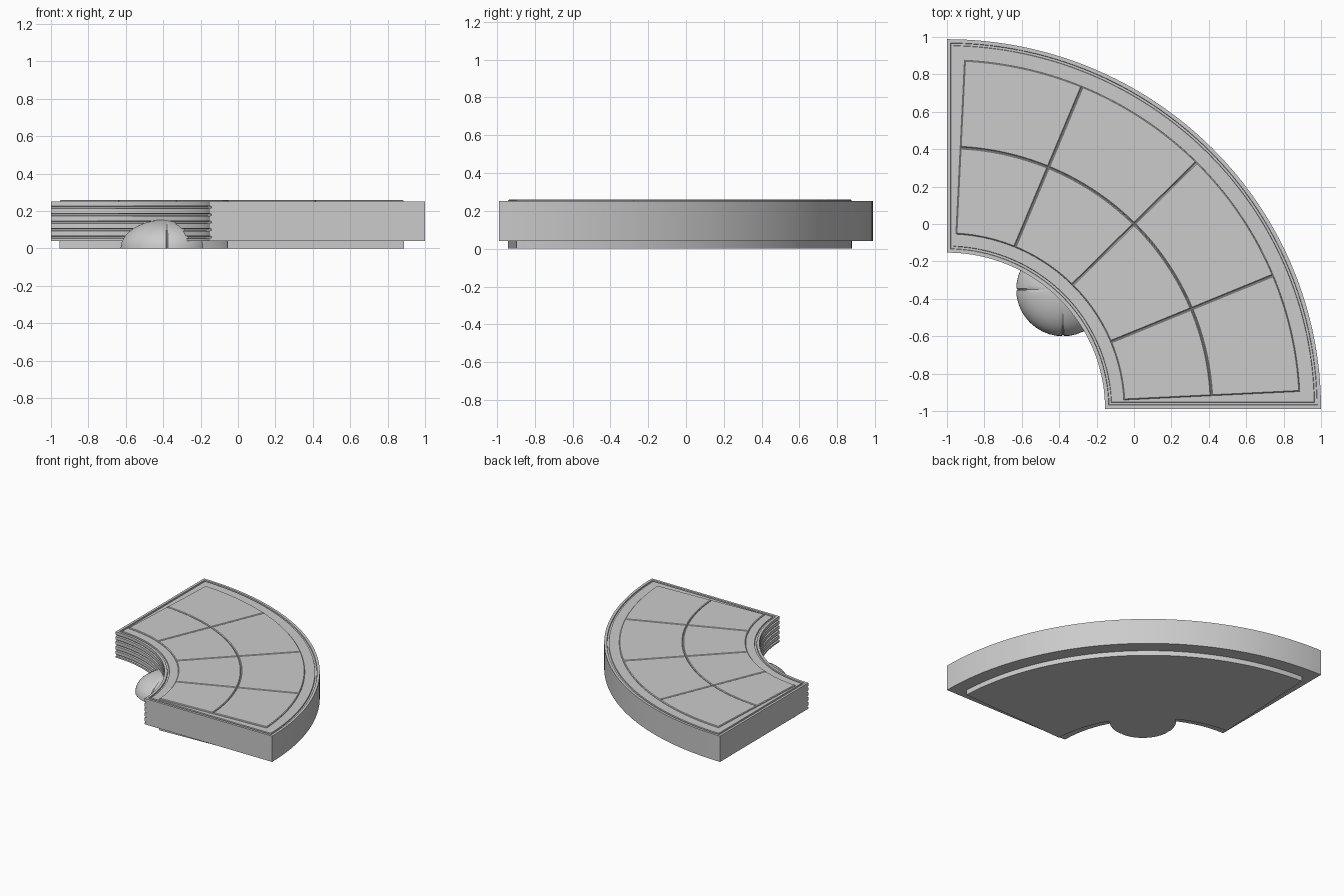
import bpy, bmesh, math

if "Cube" in bpy.data.objects:
    bpy.data.objects.remove(bpy.data.objects["Cube"])

CX, CY, SY = -1.0, -0.988, 0.988   # arc centre and slight y flattening
N = 64


def finish(bm, name, angle=25):
    bmesh.ops.recalc_face_normals(bm, faces=bm.faces[:])
    me = bpy.data.meshes.new(name)
    bm.to_mesh(me)
    bm.free()
    ob = bpy.data.objects.new(name, me)
    bpy.context.collection.objects.link(ob)
    bpy.ops.object.select_all(action='DESELECT')
    bpy.context.view_layer.objects.active = ob
    ob.select_set(True)
    bpy.ops.object.shade_smooth_by_angle(angle=math.radians(angle))
    return ob


def outline(r0, r1, a0, a1, inset, n):
    """Arc sector outline: outer arc forward, inner arc back, inset evenly."""
    def arc(r):
        d = math.asin(inset / r)
        s, e = math.radians(a0) + d, math.radians(a1) - d
        angs = [s + (e - s) * i / n for i in range(n + 1)]
        return [(CX + r * math.cos(t), CY + SY * r * math.sin(t)) for t in angs]
    return arc(r1 - inset) + arc(r0 + inset)[::-1]


def sector(name, levels, r1, a0, a1, n=N):
    """Loft sector outlines; each level is (inner radius, inset, z)."""
    bm = bmesh.new()
    loops = [[bm.verts.new((x, y, z)) for x, y in outline(r0, r1, a0, a1, ins, n)]
             for r0, ins, z in levels]
    m = 2 * n + 2
    for lo, hi in zip(loops, loops[1:]):
        for i in range(m):
            j = (i + 1) % m
            bm.faces.new((lo[i], lo[j], hi[j], hi[i]))
    for cap in (loops[0], loops[-1]):
        for i in range(n):
            bm.faces.new((cap[i], cap[i + 1], cap[m - 2 - i], cap[m - 1 - i]))
    return finish(bm, name)


# recessed plinth
sector("plinth", [(0.945, 0, 0), (0.945, 0, 0.05)], 1.89, 2.8, 87.2)

# main slab: ribbed inner wall, grooved top rim
R0 = 0.845
levels = [(R0, 0, 0.04)]
for z in (0.06, 0.1, 0.14, 0.18, 0.22):
    levels += [(R0, 0, z - 0.007), (R0 + 0.013, 0, z - 0.004),
               (R0 + 0.013, 0, z + 0.004), (R0, 0, z + 0.007)]
levels += [(R0, 0, 0.251), (R0, 0.02, 0.251), (R0, 0.022, 0.243),
           (R0, 0.034, 0.243), (R0, 0.036, 0.251)]
sector("slab", levels, 2.0, 0, 90)

# raised paving tiles, two rings of four
angles = (2.8, 22.5, 45, 67.5, 87.2)
for k, (ri, ro) in enumerate(((0.945, 1.415), (1.415, 1.89))):
    for j in range(4):
        sector(f"tile_{k}_{j}", [(ri, 0.001, 0.249), (ri, 0.002, 0.255), (ri, 0.007, 0.26)],
               ro, angles[j], angles[j + 1], 16)

# half dome with flattened, grooved seams on its four sides
bm = bmesh.new()
plan = []
for q in range(4):
    for d in (-8, -1.2, 0, 1.2, 8, 17, 26, 35, 45, 55, 64, 73):
        r = 0.25 * math.cos(math.radians(8)) / math.cos(math.radians(d)) if abs(d) <= 8 else 0.25
        plan.append((math.radians(90 * q + d), r - (0.006 if d == 0 else 0)))
rings = []
for i in range(14):
    t = math.pi / 2 * i / 14
    rings.append([bm.verts.new((-0.38 + r * math.cos(t) * math.cos(a),
                                -0.35 + r * math.cos(t) * math.sin(a),
                                0.155 * math.sin(t))) for a, r in plan])
top = bm.verts.new((-0.38, -0.35, 0.155))
c = len(plan)
for lo, hi in zip(rings, rings[1:]):
    for i in range(c):
        j = (i + 1) % c
        bm.faces.new((lo[i], lo[j], hi[j], hi[i]))
for i in range(c):
    bm.faces.new((rings[-1][i], rings[-1][(i + 1) % c], top))
bm.faces.new(rings[0][::-1])
finish(bm, "dome", 30)
